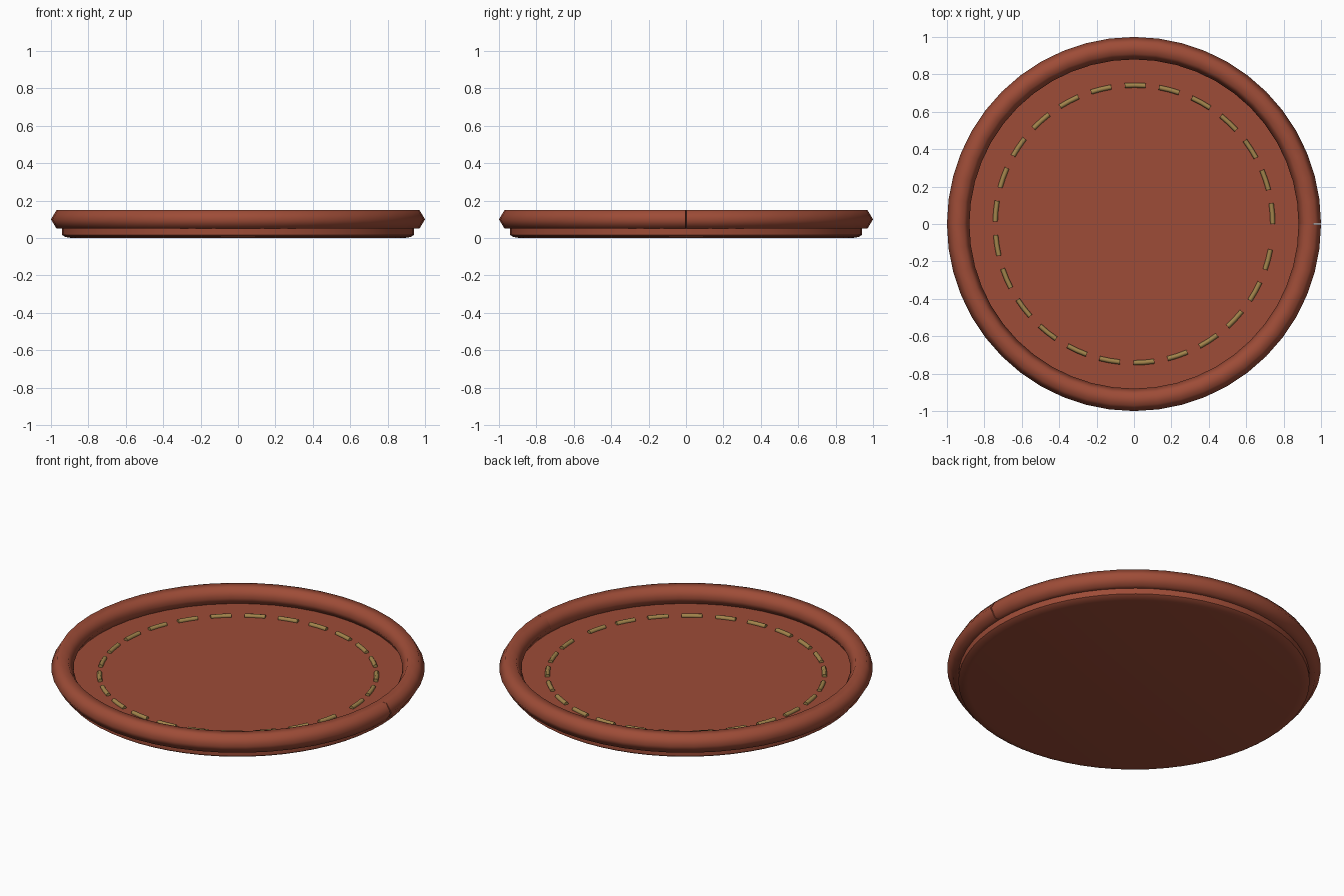
import bpy, bmesh, math
from math import cos, sin, pi

if "Cube" in bpy.data.objects:
    bpy.data.objects.remove(bpy.data.objects["Cube"])


def material(name, rgb):
    m = bpy.data.materials.new(name)
    m.diffuse_color = (*rgb, 1)
    m.use_nodes = True
    m.node_tree.nodes["Principled BSDF"].inputs["Base Color"].default_value = m.diffuse_color
    return m


leather = material("red_brown_leather", (0.34, 0.072, 0.038))
thread = material("tan_thread", (0.36, 0.23, 0.07))


def finish(bm, name, mat, angle):
    bmesh.ops.recalc_face_normals(bm, faces=bm.faces)
    me = bpy.data.meshes.new(name)
    bm.to_mesh(me)
    bm.free()
    ob = bpy.data.objects.new(name, me)
    bpy.context.collection.objects.link(ob)
    me.materials.append(mat)
    bpy.ops.object.select_all(action='DESELECT')
    ob.select_set(True)
    bpy.context.view_layer.objects.active = ob
    bpy.ops.object.shade_smooth_by_angle(angle=math.radians(angle))
    return ob


# base disc: shallow rounded bottom edge, flat floor
bm = bmesh.new()
N = 64
rings = [[bm.verts.new((r * cos(2 * pi * i / N), r * sin(2 * pi * i / N), z)) for i in range(N)]
         for r, z in [(0.89, 0.0), (0.925, 0.006), (0.94, 0.016), (0.94, 0.057)]]
for a, b in zip(rings, rings[1:]):
    for i in range(N):
        bm.faces.new((a[i], a[(i + 1) % N], b[(i + 1) % N], b[i]))
bm.faces.new(rings[0])
bm.faces.new(rings[-1])
finish(bm, "base_disc", leather, 40)

# rolled rim: six-sided tube swept round, its ends meeting at a small seam on +x
bm = bmesh.new()
S = 48
sections = []
for i in range(S + 1):
    t = 2 * pi * i / S
    d = t + (pi / S if i == 0 else -pi / S if i == S else 0)
    sec = []
    for k in range(6):
        p = k * pi / 3
        o = 0.06 * cos(p)
        sec.append(bm.verts.new((0.94 * cos(t) + o * cos(d), 0.94 * sin(t) + o * sin(d),
                                 0.10 + 0.06 * sin(p) * 0.96)))
    sections.append(sec)
for a, b in zip(sections, sections[1:]):
    for k in range(6):
        bm.faces.new((a[k], a[(k + 1) % 6], b[(k + 1) % 6], b[k]))
bm.faces.new(sections[0])
bm.faces.new(sections[-1])
finish(bm, "rolled_rim", leather, 65)

# stitches: ring of 25 short threads, starting at +x
bm = bmesh.new()
for i in range(25):
    mid = math.radians(4.3 + 14.2 * i)
    half = math.radians(4.3)
    secs = []
    for f in (-1, 0, 1):
        t = mid + f * half
        secs.append([bm.verts.new(((0.742 + 0.013 * cos(k * pi / 3)) * cos(t),
                                   (0.742 + 0.013 * cos(k * pi / 3)) * sin(t),
                                   0.061 + 0.013 * sin(k * pi / 3))) for k in range(6)])
    for a, b in zip(secs, secs[1:]):
        for k in range(6):
            bm.faces.new((a[k], a[(k + 1) % 6], b[(k + 1) % 6], b[k]))
    bm.faces.new(secs[0])
    bm.faces.new(secs[-1])
finish(bm, "stitching", thread, 65)
